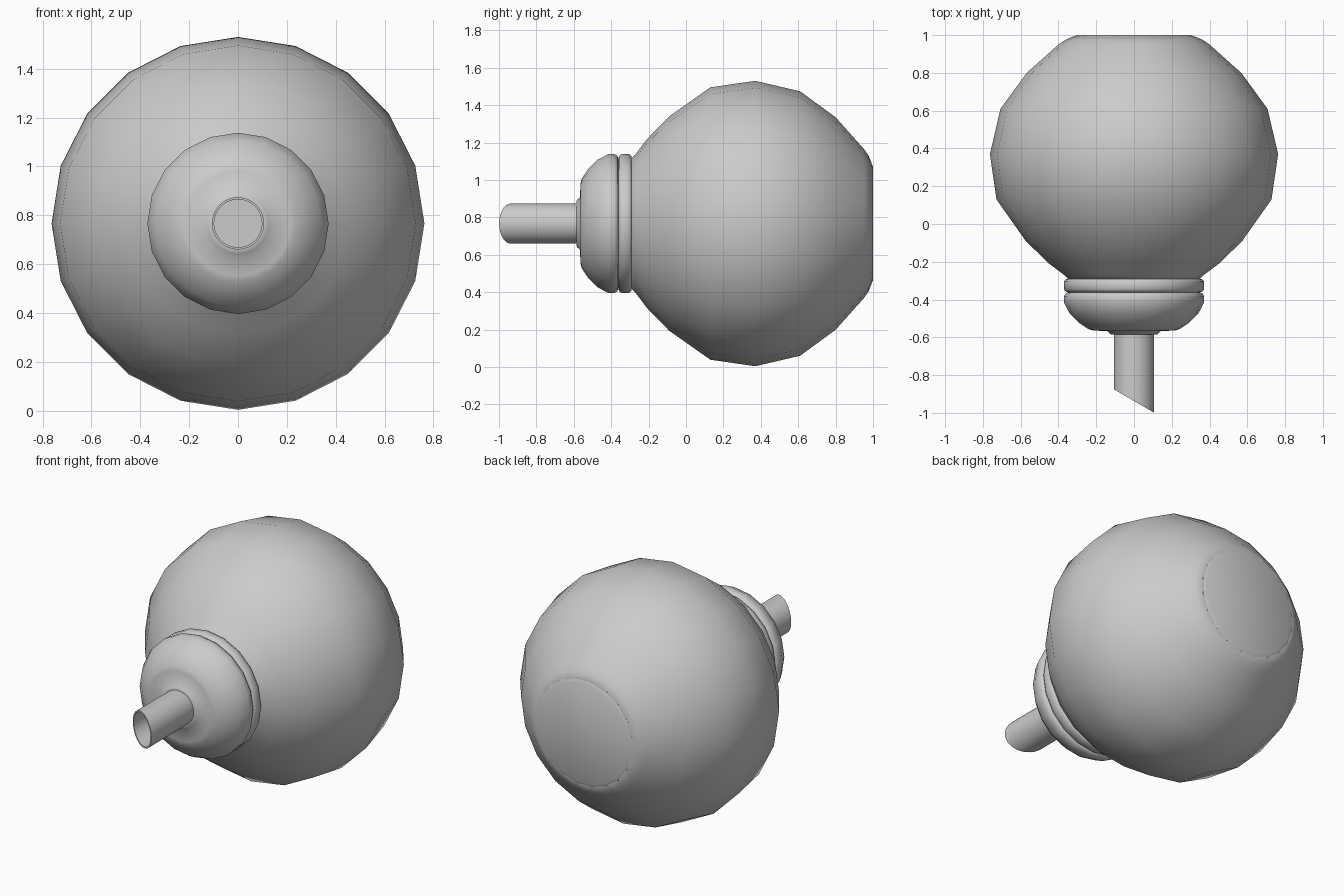
import bpy, bmesh
from math import sin, cos, pi, radians

if "Cube" in bpy.data.objects:
    bpy.data.objects.remove(bpy.data.objects["Cube"])

AXIS_Z = 0.767


def lathe(name, profile, sides=20, turn=0.0, slant=None, angle=50, closed=False):
    """Spin (y, radius) points about the horizontal y axis; slant shears chosen rings along x."""
    bm = bmesh.new()
    rings = []
    for i, (y, r) in enumerate(profile):
        ring = []
        for k in range(sides):
            a = 2 * pi * (k + turn) / sides
            x = r * sin(a)
            dy = -0.58 * x if slant and i in slant else 0
            ring.append(bm.verts.new((x, y + dy, AXIS_Z + r * cos(a))))
        rings.append(ring)
    for a, b in zip(rings, rings[1:]):
        for k in range(sides):
            n = (k + 1) % sides
            bm.faces.new((a[k], a[n], b[n], b[k]))
    bm.faces.new(rings[0])
    bm.faces.new(rings[-1])
    bmesh.ops.recalc_face_normals(bm, faces=bm.faces)
    mesh = bpy.data.meshes.new(name)
    bm.to_mesh(mesh)
    bm.free()
    obj = bpy.data.objects.new(name, mesh)
    bpy.context.collection.objects.link(obj)
    bpy.ops.object.select_all(action='DESELECT')
    obj.select_set(True)
    bpy.context.view_layer.objects.active = obj
    bpy.ops.object.shade_smooth_by_angle(angle=radians(angle))
    return obj


# Round faceted bulb with a small rolled lip at the back
lathe("bulb", [(-0.30, 0.34), (-0.27, 0.37), (-0.21, 0.45), (-0.09, 0.573),
               (0.13, 0.728), (0.37, 0.763), (0.61, 0.707), (0.80, 0.568),
               (0.95, 0.40), (0.975, 0.365), (0.992, 0.325), (0.985, 0.29)])

# Flat end disc, turned half a step so its rim pokes through the lip
lathe("end_disc", [(0.97, 0.335), (0.99, 0.328), (1.0, 0.308)], turn=0.5, angle=30)

# Narrow ring between the bulb and the cap
lathe("neck_ring", [(-0.362, 0.35), (-0.357, 0.362), (-0.345, 0.371),
                    (-0.305, 0.371), (-0.293, 0.362), (-0.288, 0.34)])

# Domed cap with a small step around the tube
lathe("cap", [(-0.586, 0.105), (-0.584, 0.125), (-0.567, 0.14), (-0.564, 0.215),
              (-0.557, 0.24), (-0.525, 0.288), (-0.475, 0.34), (-0.415, 0.371),
              (-0.382, 0.371), (-0.367, 0.362), (-0.362, 0.345)])

# Hollow tube with an obliquely cut mouth
lathe("tube", [(-0.56, 0.107), (-0.937, 0.107), (-0.937, 0.098), (-0.60, 0.098)],
      sides=32, slant={1, 2}, angle=35)
